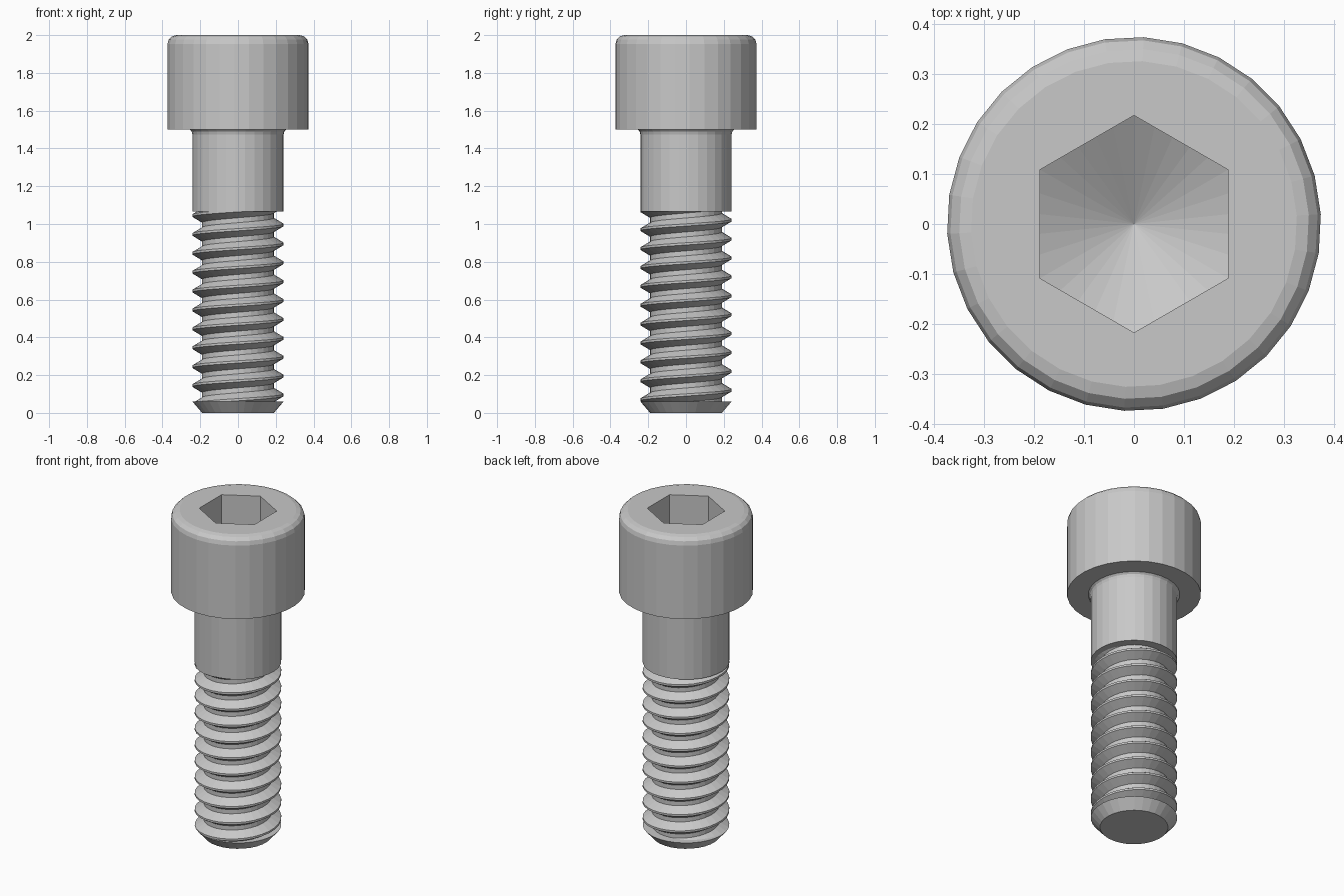
import bpy, bmesh
from math import sin, cos, tan, pi, radians

cube = bpy.data.objects.get("Cube")
if cube:
    bpy.data.objects.remove(cube, do_unlink=True)

SIDES = 30
TURN = radians(3)
BODY_R, ROOT_R = 0.242, 0.19
PITCH = 0.1
THREAD_LOW, THREAD_HIGH = 0.06, 1.066

steel = bpy.data.materials.new("grey_steel")
steel.diffuse_color = (0.58, 0.58, 0.58, 1)
steel.use_nodes = True
steel.node_tree.nodes["Principled BSDF"].inputs["Base Color"].default_value = steel.diffuse_color


def finish(bm, name):
    bmesh.ops.remove_doubles(bm, verts=bm.verts, dist=1e-5)
    bmesh.ops.recalc_face_normals(bm, faces=bm.faces)
    mesh = bpy.data.meshes.new(name)
    bm.to_mesh(mesh)
    bm.free()
    mesh.materials.append(steel)
    obj = bpy.data.objects.new(name, mesh)
    bpy.context.collection.objects.link(obj)
    return obj


def ring(bm, r, z):
    angles = [TURN + 2 * pi * i / SIDES for i in range(SIDES)]
    return [bm.verts.new((r * cos(a), r * sin(a), z)) for a in angles]


def bridge(bm, a, b):
    n = len(a)
    for i in range(n):
        j = (i + 1) % n
        bm.faces.new((a[i], a[j], b[j], b[i]))


def loop_edges(bm, loop):
    return [bm.edges.get((loop[i - 1], loop[i])) for i in range(len(loop))]


def lathe(bm, profile, cap_top=True):
    rings = [ring(bm, r, z) for r, z in profile]
    for a, b in zip(rings, rings[1:]):
        bridge(bm, a, b)
    bm.faces.new(rings[0])
    if cap_top:
        bm.faces.new(rings[-1])
    return rings


# Head: cylinder with a rounded top rim
bm = bmesh.new()
HEAD_R, FILLET = 0.374, 0.048
profile = [(HEAD_R, 1.5)]
for k in range(4):
    a = k * pi / 6
    profile.append((HEAD_R - FILLET + FILLET * cos(a), 2 - FILLET + FILLET * sin(a)))
rim = lathe(bm, profile, cap_top=False)[-1]

# Hexagonal socket with a conical drilled floor
FLAT, TIP_Z, STEPS = 0.188, 1.65, 30
mouth, floor = [], []
for i in range(STEPS):
    a = 2 * pi * i / STEPS + pi / 6
    off = (a + pi / 6) % (pi / 3) - pi / 6
    r = FLAT / cos(off)
    mouth.append(bm.verts.new((r * cos(a), r * sin(a), 2)))
    floor.append(bm.verts.new((r * cos(a), r * sin(a), TIP_Z + r * tan(pi / 6))))
bridge(bm, mouth, floor)
tip = bm.verts.new((0, 0, TIP_Z))
for i in range(STEPS):
    bm.faces.new((floor[i - 1], floor[i], tip))
bmesh.ops.triangle_fill(bm, use_beauty=True, normal=(0, 0, 1),
                        edges=loop_edges(bm, rim) + loop_edges(bm, mouth))
finish(bm, "head")

# Plain shank with a small fillet under the head
bm = bmesh.new()
lathe(bm, [(BODY_R, THREAD_HIGH), (BODY_R, 1.475), (0.246, 1.49), (0.256, 1.5)])
finish(bm, "shank")

# Chamfered tip
bm = bmesh.new()
lathe(bm, [(0.19, 0), (BODY_R, THREAD_LOW)])
finish(bm, "chamfered_tip")

# Right-handed helical thread, trimmed flat at both ends
CREST_HALF, ROOT_HALF = 0.006, 0.037


def thread_radius(z, crest):
    d = abs((z - crest + PITCH / 2) % PITCH - PITCH / 2)
    t = min(max((d - CREST_HALF) / (ROOT_HALF - CREST_HALF), 0), 1)
    return BODY_R + (ROOT_R - BODY_R) * t


bm = bmesh.new()
columns = []
for i in range(SIDES + 1):
    a = TURN + 2 * pi * i / SIDES
    crest = PITCH * a / (2 * pi) - 0.005
    column = []
    for k in range(-2, 13):
        for offset in (-ROOT_HALF, -CREST_HALF, CREST_HALF, ROOT_HALF):
            z = crest + k * PITCH + offset
            z = min(max(z, THREAD_LOW), THREAD_HIGH)
            r = thread_radius(z, crest)
            column.append(bm.verts.new((r * cos(a), r * sin(a), z)))
    columns.append(column)
for left, right in zip(columns, columns[1:]):
    for j in range(len(left) - 1):
        bm.faces.new((left[j], right[j], right[j + 1], left[j + 1]))
finish(bm, "thread")
